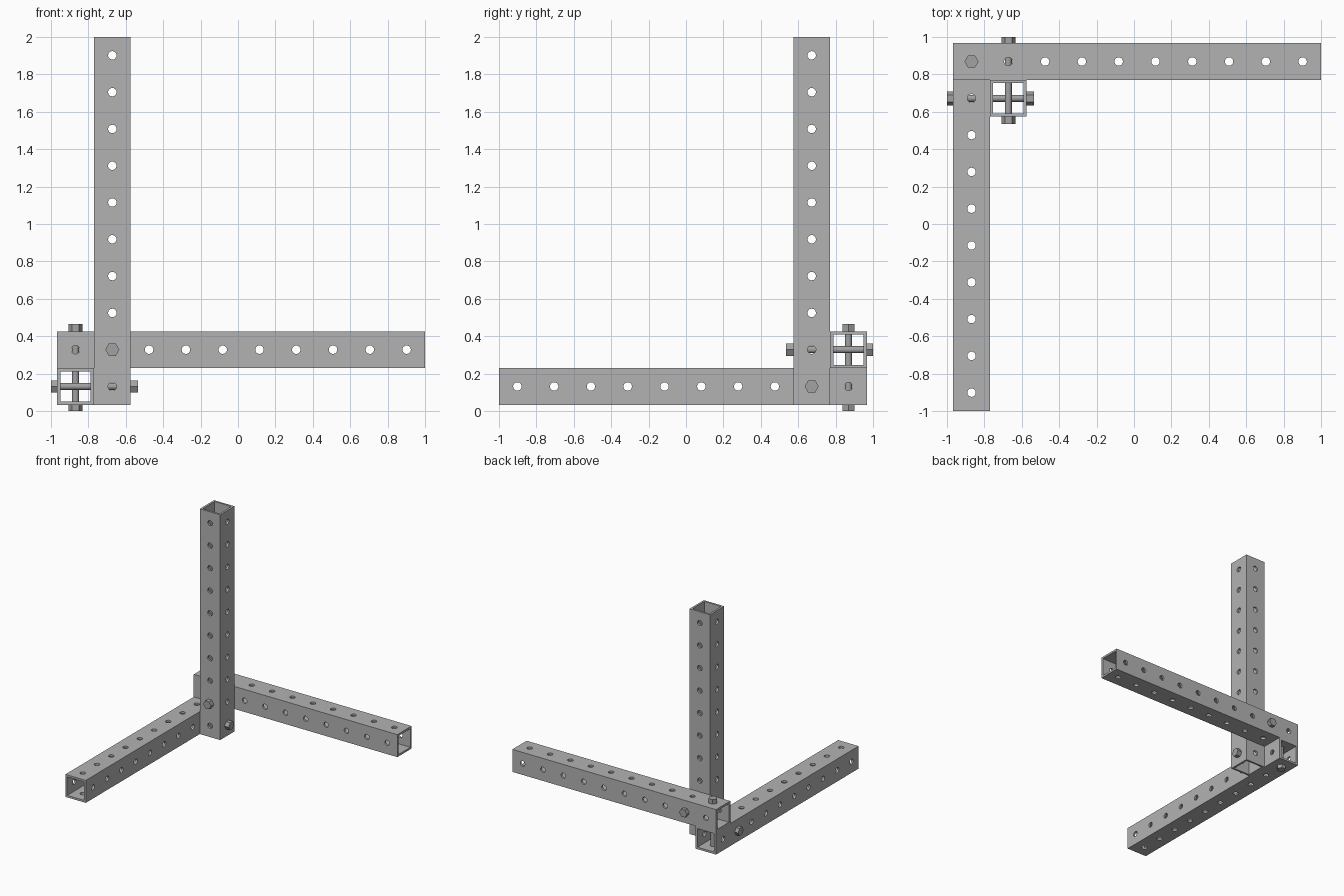
import bpy, bmesh, math
from mathutils import Matrix, Vector

if "Cube" in bpy.data.objects:
    bpy.data.objects.remove(bpy.data.objects["Cube"])

W = 0.1967          # tube width and hole pitch
N = 10              # holes per face
WALL = 0.0175
HOLE_R = 0.0225
SHAFT_R = 0.0185
HEX_R = 0.0375
HEAD, NUT = 0.04, 0.033
L = N * W
LO = -1 + NUT       # outer corner of the frame


def material(name, value):
    m = bpy.data.materials.new(name)
    m.use_nodes = True
    colour = (value, value, value, 1)
    m.diffuse_color = colour
    m.node_tree.nodes["Principled BSDF"].inputs["Base Color"].default_value = colour
    return m


tube_grey = material("tube grey", 0.45)
bolt_grey = material("bolt grey", 0.36)


def add_object(name, bm, mat=None):
    bmesh.ops.recalc_face_normals(bm, faces=bm.faces)
    mesh = bpy.data.meshes.new(name)
    bm.to_mesh(mesh)
    bm.free()
    ob = bpy.data.objects.new(name, mesh)
    if mat:
        mesh.materials.append(mat)
    bpy.context.collection.objects.link(ob)
    return ob


def smooth(ob):
    bpy.ops.object.select_all(action='DESELECT')
    ob.select_set(True)
    bpy.context.view_layer.objects.active = ob
    bpy.ops.object.shade_smooth_by_angle(angle=math.radians(30))


def cylinder(bm, r, z0, z1, sides, matrix=Matrix()):
    place = matrix @ Matrix.Translation((0, 0, (z0 + z1) / 2))
    bmesh.ops.create_cone(bm, cap_ends=True, segments=sides, radius1=r,
                          radius2=r, depth=z1 - z0, matrix=place)


# Hollow square tube along z, starting at its own origin
def square_tube():
    bm = bmesh.new()
    corners = [(-1, -1), (1, -1), (1, 1), (-1, 1)]
    rings = [[bm.verts.new((x * h, y * h, z)) for x, y in corners]
             for h, z in ((W / 2, 0), (W / 2, L), (W / 2 - WALL, L), (W / 2 - WALL, 0))]
    for k in range(4):
        a, b = rings[k], rings[(k + 1) % 4]
        for i in range(4):
            j = (i + 1) % 4
            bm.faces.new((a[i], a[j], b[j], b[i]))
    return add_object("upright_tube", bm, tube_grey)


# Row of cylinders that drills one pair of opposite walls
def drill_row(axis):
    bm = bmesh.new()
    turn = Matrix.Rotation(math.pi / 2, 4, axis)
    for i in range(N):
        cylinder(bm, HOLE_R, -W, W, 24, Matrix.Translation((0, 0, (i + 0.5) * W)) @ turn)
    ob = add_object("drill_" + axis, bm)
    ob.hide_render = True
    return ob


upright = square_tube()
drills = [drill_row(axis) for axis in "XY"]
for d in drills:
    mod = upright.modifiers.new("holes", 'BOOLEAN')
    mod.operation = 'DIFFERENCE'
    mod.solver = 'EXACT'
    mod.object = d
bpy.context.view_layer.update()
drilled = bpy.data.meshes.new_from_object(
    upright.evaluated_get(bpy.context.evaluated_depsgraph_get()))
upright.modifiers.clear()
upright.data = drilled
drilled.materials.clear()
drilled.materials.append(tube_grey)
for d in drills:
    bpy.data.objects.remove(d)
smooth(upright)

# Three tubes meeting side by side at one corner
near, far = LO + W / 2, LO + 1.5 * W          # centre lines measured in x
low, high = NUT + W / 2, NUT + 1.5 * W        # centre lines measured in z
upright.location = (far, -far, NUT)
for name, axis, angle, loc in (
        ("crosswise_tube", 'Y', 90, (LO, -near, high)),
        ("lengthwise_tube", 'X', 90, (near, -LO, low))):
    ob = bpy.data.objects.new(name, drilled)
    ob.location = loc
    ob.rotation_euler = Matrix.Rotation(math.radians(angle), 3, axis).to_euler()
    bpy.context.collection.objects.link(ob)


# Bolt parts along z: nut at the origin end, head beyond two tube widths
def bolt(name, loc, rot):
    parts = (("shaft", SHAFT_R, -NUT * 0.9, 2 * W + 0.01, 24),
             ("nut", HEX_R, -NUT, 0, 6),
             ("head", HEX_R, 2 * W, 2 * W + HEAD, 6))
    for part, r, z0, z1, sides in parts:
        bm = bmesh.new()
        # hexagon corners point sideways
        cylinder(bm, r, z0, z1, sides, Matrix.Rotation(math.pi / 2, 4, 'Z'))
        ob = add_object(name + "_" + part, bm, bolt_grey)
        ob.matrix_world = Matrix.Translation(loc) @ rot
        smooth(ob)


bolt("vertical_bolt", (near, -near, NUT), Matrix())
bolt("lengthwise_bolt", (far, -LO, high), Matrix.Rotation(math.pi / 2, 4, 'X'))
bolt("crosswise_bolt", (LO, -far, low),
     Matrix.Rotation(math.pi / 2, 4, 'Y') @ Matrix.Rotation(math.pi / 2, 4, 'Z'))
